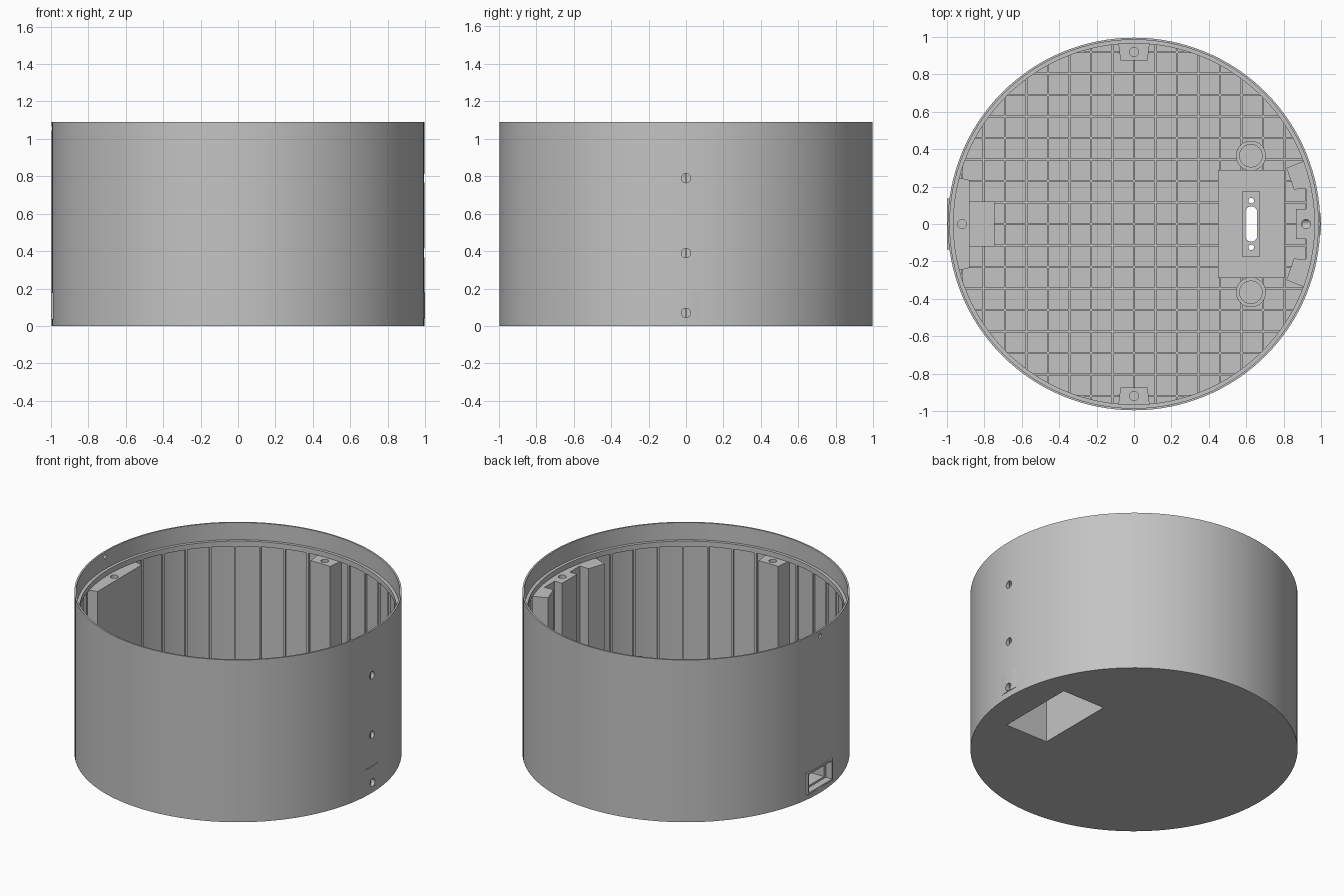
import bpy, bmesh, math
from mathutils import Matrix, Vector

if "Cube" in bpy.data.objects:
    bpy.data.objects.remove(bpy.data.objects["Cube"], do_unlink=True)

grey = bpy.data.materials.new("light_grey")
grey.use_nodes = True
colour = (0.55, 0.55, 0.55, 1)
grey.diffuse_color = colour
grey.node_tree.nodes["Principled BSDF"].inputs["Base Color"].default_value = colour

R, HEIGHT, FLOOR, BOSS_TOP = 0.996, 1.09, 0.03, 0.94


def finish(name, bm):
    bmesh.ops.recalc_face_normals(bm, faces=bm.faces)
    mesh = bpy.data.meshes.new(name)
    bm.to_mesh(mesh)
    bm.free()
    mesh.materials.append(grey)
    obj = bpy.data.objects.new(name, mesh)
    bpy.context.collection.objects.link(obj)
    return obj


def add_prism(bm, pts, z0, z1):
    low = [bm.verts.new((x, y, z0)) for x, y in pts]
    high = [bm.verts.new((x, y, z1)) for x, y in pts]
    bm.faces.new(low)
    bm.faces.new(high)
    for i in range(len(pts)):
        j = (i + 1) % len(pts)
        bm.faces.new((low[i], low[j], high[j], high[i]))
    return low + high


def prism(name, pts, z0, z1, along_x=False):
    bm = bmesh.new()
    add_prism(bm, pts, z0, z1)
    if along_x:
        bm.transform(Matrix.Rotation(math.pi / 2, 4, 'Y'))
    return finish(name, bm)


def rect(x0, x1, y0, y1):
    return [(x0, y0), (x1, y0), (x1, y1), (x0, y1)]


def circle(x, y, r, n=32):
    return [(x + r * math.cos(2 * math.pi * i / n),
             y + r * math.sin(2 * math.pi * i / n)) for i in range(n)]


def slot(x, half, r):
    return [(px, py + math.copysign(half - r, py))
            for px, py in [(x + r * math.cos(a), r * math.sin(a))
                           for a in [(i + 0.5) * math.pi / 12 for i in range(24)]]]


def smooth(obj):
    bpy.ops.object.select_all(action='DESELECT')
    obj.select_set(True)
    bpy.context.view_layer.objects.active = obj
    bpy.ops.object.shade_smooth_by_angle(angle=math.radians(30))


def cut(obj, cutters):
    bpy.context.view_layer.objects.active = obj
    for cutter in cutters:
        mod = obj.modifiers.new("cut", 'BOOLEAN')
        mod.operation = 'DIFFERENCE'
        mod.solver = 'EXACT'
        mod.object = cutter
        bpy.ops.object.modifier_apply(modifier=mod.name)


# Outer shell: lathed floor, wall, lip and rim
profile = [(0, 0), (R, 0), (R, HEIGHT), (0.985, HEIGHT), (0.985, 0.975),
           (0.965, 0.975), (0.965, BOSS_TOP), (0.98, BOSS_TOP), (0.98, FLOOR), (0, FLOOR)]
bm = bmesh.new()
verts = [bm.verts.new((r, 0, z)) for r, z in profile]
edges = [bm.edges.new(pair) for pair in zip(verts, verts[1:])]
bmesh.ops.spin(bm, geom=verts + edges, cent=(0, 0, 0), axis=(0, 0, 1),
               angle=2 * math.pi, steps=128)
bmesh.ops.remove_doubles(bm, verts=bm.verts, dist=0.0005)
shell = finish("outer_shell", bm)

# Mounting columns against the wall
left_pts = [(-0.88, -0.235), (-0.88, 0.235), (-0.945, 0.25), (-0.972, 0.13),
            (-0.985, 0), (-0.972, -0.13), (-0.945, -0.25)]
port_column = prism("port_side_column", left_pts, 0.01, BOSS_TOP)
hole_column = prism("hole_side_column",
                    [(0.865, -0.08), (0.92, -0.08), (0.92, -0.2), (0.965, -0.2), (0.985, 0),
                     (0.965, 0.2), (0.92, 0.2), (0.92, 0.08), (0.865, 0.08)], 0.01, BOSS_TOP)
columns = [port_column, hole_column]
for s, name in ((1, "back_column"), (-1, "front_column")):
    columns.append(prism(name, [(-0.072, s * 0.875), (0.072, s * 0.875),
                                (0.085, s * 0.975), (-0.085, s * 0.975)], 0.01, BOSS_TOP))
    prism("angled_column_" + ("back" if s > 0 else "front"),
          [(0.815, s * 0.3), (0.905, s * 0.335), (0.925, s * 0.33),
           (0.96, s * 0.19), (0.855, s * 0.185)], 0.01, BOSS_TOP)

# Floor grid, interrupted at the connector housing
bm = bmesh.new()
HX0, HX1, HY, W, STEP = 0.45, 0.805, 0.29, 0.006, 0.115
for i in range(-8, 9):
    c = i * STEP
    end = math.sqrt(0.978 ** 2 - (abs(c) + W) ** 2)
    rows = [(-end, HX0 + 0.005), (HX1 - 0.005, end)] if abs(c) < HY else [(-end, end)]
    cols = [(-end, 0.005 - HY), (HY - 0.005, end)] if HX0 < c < HX1 else [(-end, end)]
    for a, b in rows:
        add_prism(bm, rect(a, b, c - W, c + W), 0.02, 0.045)
    for a, b in cols:
        add_prism(bm, rect(c - W, c + W, a, b), 0.02, 0.045)
finish("floor_grid", bm)

# Vertical wall ribs, leaving out the port
bm = bmesh.new()
for i in range(40):
    if i != 20:
        new = add_prism(bm, rect(0.966, 0.986, -0.006, 0.006), 0.02, 0.95)
        bmesh.ops.rotate(bm, verts=new, cent=Vector(),
                         matrix=Matrix.Rotation(math.radians(9 * i), 3, 'Z'))
finish("wall_ribs", bm)

# Connector housing over the pocket in the underside
housing = prism("connector_housing", rect(HX0, HX1, -HY, HY), 0.01, 0.33)
pocket = prism("pocket_cutter", rect(0.47, 0.785, -0.27, 0.27), -0.1, 0.3)
housing_cutters = [pocket,
                   prism("recess_cutter", rect(0.58, 0.67, -0.175, 0.175), 0.317, 0.4),
                   prism("slot_cutter", slot(0.627, 0.095, 0.032), 0.2, 0.4)]
housing_cutters += [prism("screw_cutter", circle(0.627, s * 0.125, 0.015, 16), 0.2, 0.4)
                    for s in (-1, 1)]
cut(housing, housing_cutters)

# Cups beside the housing
cups, cup_cutters = [], []
for s, name in ((1, "back_cup"), (-1, "front_cup")):
    cups.append(prism(name, circle(0.625, s * 0.365, 0.08, 40), 0.01, 0.31))
    cup_cutters.append(prism("cup_cutter", circle(0.625, s * 0.365, 0.06, 40), 0.25, 0.4))
    cut(cups[-1], cup_cutters[-1:])

# Side port: frame, inner block and opening
frame = prism("port_frame", rect(-1, -0.97, -0.135, 0.135), 0.035, 0.18)
block = prism("port_block", rect(-0.89, -0.745, -0.12, 0.12), 0.01, 0.2)
port_cutters = [prism("port_outer_cutter", rect(-1.1, -0.955, -0.122, 0.122), 0.047, 0.168),
                prism("port_inner_cutter", rect(-1.1, -0.775, -0.1, 0.1), 0.06, 0.15)]
for obj in (shell, port_column, frame, block):
    cut(obj, port_cutters)

# Shallow pad on the opposite wall
pad = prism("side_pad", [(0.985, -0.075), (0.994, -0.07), (1, -0.03),
                         (1, 0.03), (0.994, 0.07), (0.985, 0.075)], 0.04, 0.18)

# Round holes through the wall, and the small one in the rim
wall_cutters = [prism("wall_hole_cutter", circle(-z, 0, 0.025), 0.9, 1.1, True)
                for z in (0.07, 0.39, 0.79)]
rim_cutter = prism("rim_hole_cutter", circle(-1.055, 0, 0.014, 16), -1.1, -0.9, True)
cut(shell, [pocket, rim_cutter] + wall_cutters)
cut(hole_column, wall_cutters)
cut(pad, wall_cutters[:1])

# Screw holes in the column tops
screw_cutters = [prism("column_cutter", circle(x, y, 0.024, 24), 0.8, 1)
                 for x, y in ((-0.92, 0), (0.92, 0), (0, 0.92), (0, -0.92))]
for column, cutter in zip(columns, (screw_cutters[0], screw_cutters[1],
                                    screw_cutters[2], screw_cutters[3])):
    cut(column, [cutter])

for cutter in (housing_cutters + cup_cutters + port_cutters + wall_cutters
               + screw_cutters + [rim_cutter]):
    bpy.data.objects.remove(cutter, do_unlink=True)

for obj in [shell, housing, pad] + cups + columns:
    smooth(obj)
